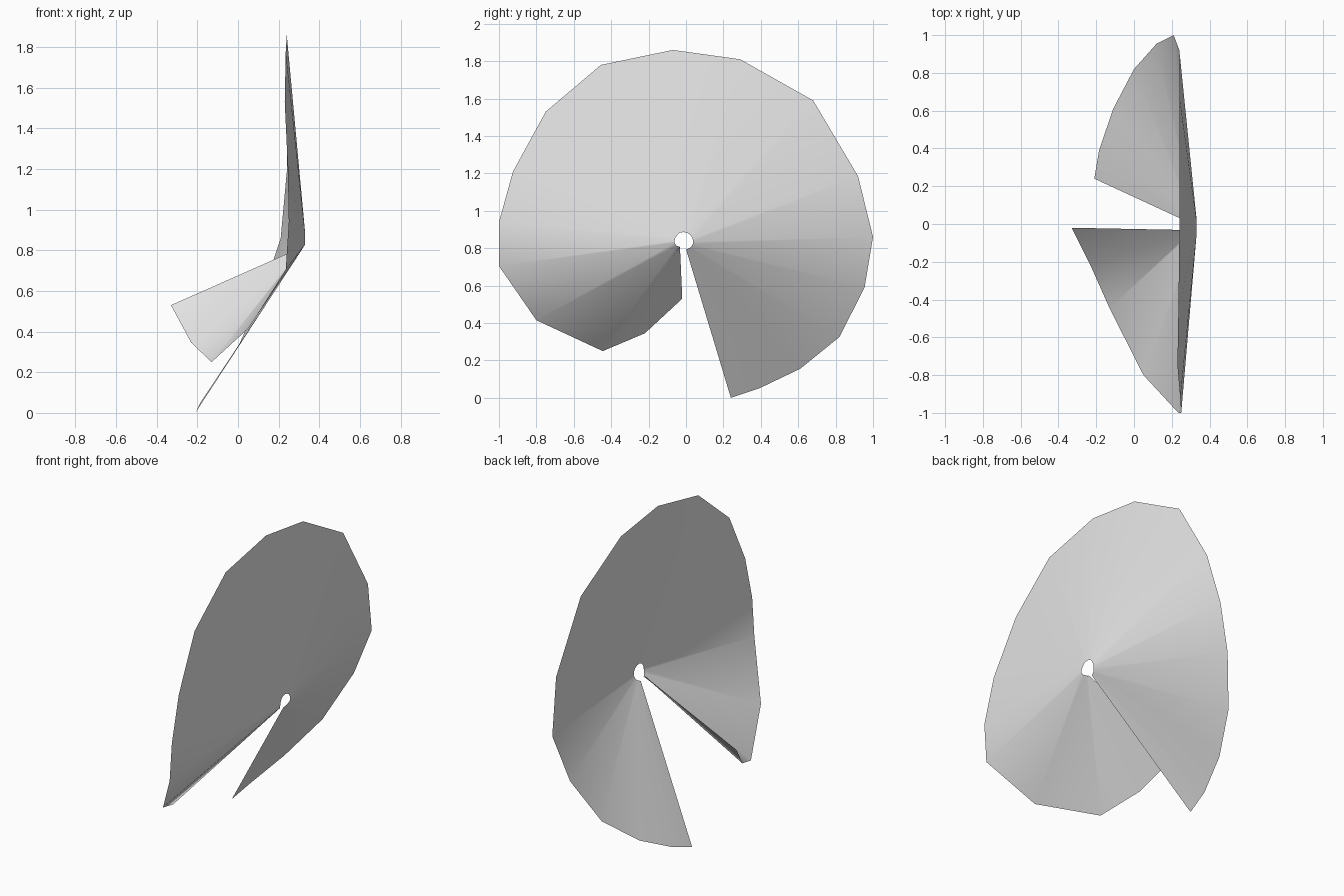
import bpy
import bmesh
from mathutils import Vector

default_cube = bpy.data.objects.get("Cube")
if default_cube:
    bpy.data.objects.remove(default_cube, do_unlink=True)


def make_material(name, colour):
    """Flat colour shown both in the viewport and in a render."""
    material = bpy.data.materials.new(name)
    material.use_nodes = True
    material.diffuse_color = colour
    shader = material.node_tree.nodes["Principled BSDF"]
    shader.inputs["Base Color"].default_value = colour
    return material


# Outer rim of the curled leaf, from the long flap round to the short flap
RIM = [
    (-.21, .24, 0), (-.185, .39, .05), (-.11, .61, .155), (0, .82, .325),
    (.12, .955, .59), (.21, 1, .86), (.24, .92, 1.185), (.24, .68, 1.59),
    (.24, .29, 1.81), (.24, -.07, 1.86), (.235, -.455, 1.78),
    (.23, -.75, 1.53), (.245, -.925, 1.21), (.25, -1, .94),
    (.235, -1, .705), (.05, -.8, .415), (-.13, -.445, .25),
    (-.23, -.22, .345), (-.33, -.02, .53),
]
APEX = Vector((.335, -.012, .835))
HOLE_RATIO = .05
SLIT_SHIFT = Vector((0, -.02, -.01))


def build_leaf(name, material):
    """Open cone of strips running from the small centre hole to the rim."""
    bm = bmesh.new()
    outer = [bm.verts.new(point) for point in RIM]
    inner = [bm.verts.new(APEX.lerp(vert.co, HOLE_RATIO)) for vert in outer]

    # The short flap sags a little beside the slit
    for vert in inner[-2:]:
        vert.co += SLIT_SHIFT

    for i in range(len(outer) - 1):
        face = bm.faces.new((inner[i], outer[i], outer[i + 1], inner[i + 1]))
        face.smooth = True

    mesh = bpy.data.meshes.new(name)
    bm.to_mesh(mesh)
    bm.free()
    mesh.materials.append(material)
    leaf = bpy.data.objects.new(name, mesh)
    bpy.context.collection.objects.link(leaf)
    return leaf


build_leaf("slit_round_leaf", make_material("light grey", (.8, .8, .8, 1)))
